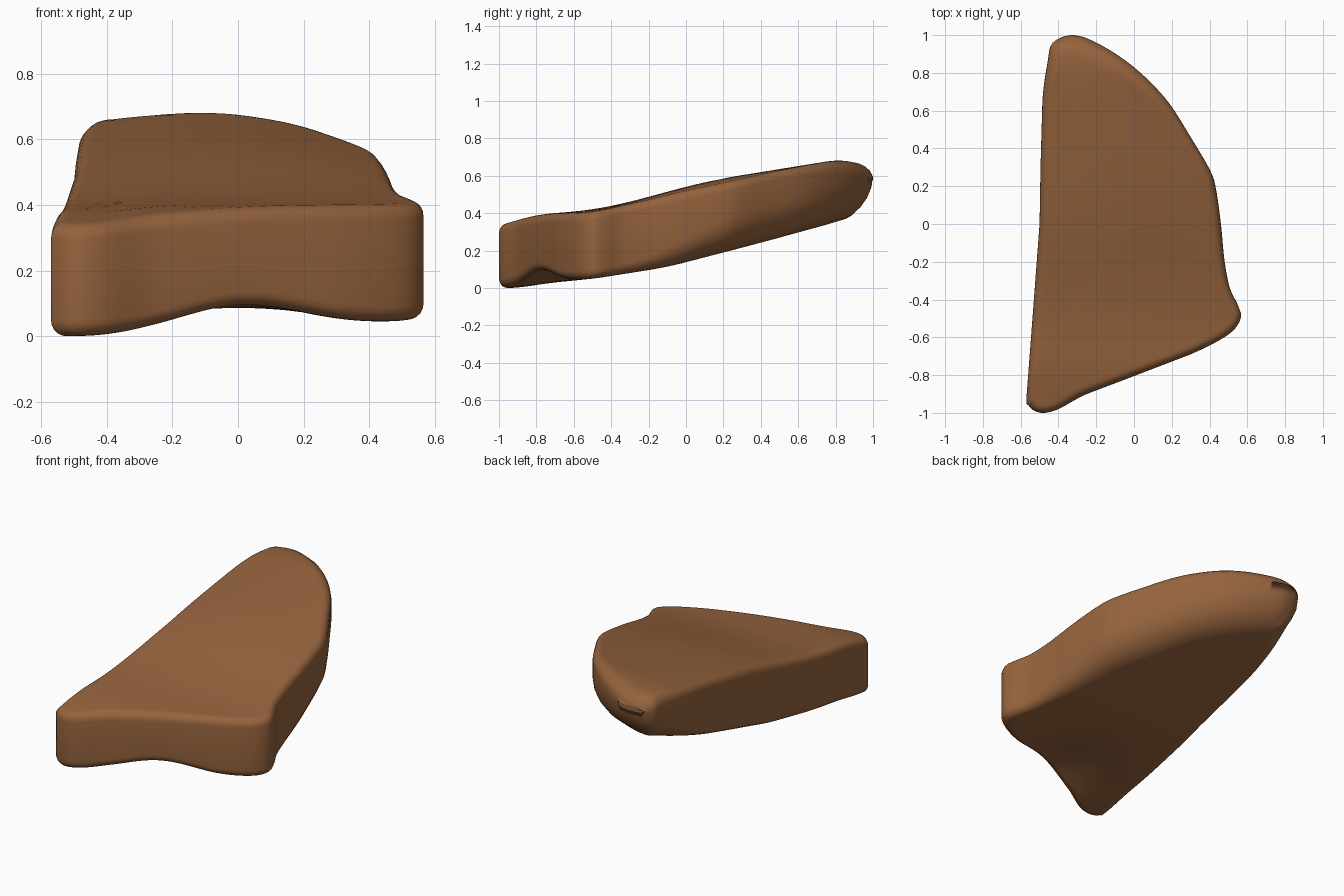
import bpy, bmesh, math
from mathutils import Vector

if "Cube" in bpy.data.objects:
    bpy.data.objects.remove(bpy.data.objects["Cube"])

# Plan outline, counter-clockwise seen from above
OUTLINE = [(-.568, -.90), (-.563, -.95), (-.535, -.985), (-.48, -1), (-.40, -.98), (-.25, -.9), (0, -.805),
           (.3, -.69), (.5, -.585), (.565, -.5), (.55, -.43), (.508, -.34), (.48, -.2),
           (.46, 0), (.435, .18), (.405, .28), (.3, .46), (.17, .66), (0, .83),
           (-.18, .95), (-.32, 1), (-.43, .96), (-.457, .86), (-.485, .65),
           (-.495, .3), (-.50, 0), (-.53, -.4)]
# Height of the upper and lower faces along y
TOP = [(-1, .345), (-.8, .395), (-.5, .42), (-.3, .463), (0, .545), (.2, .59), (.6, .655), (.85, .695), (1, .67)]
BOTTOM = [(-1, 0), (-.9, 0), (-.75, .025), (-.5, .05), (-.1, .115), (.4, .245), (.8, .355), (1, .42)]


def catmull(p0, p1, p2, p3, t):
    return .5 * (2 * p1 + (p2 - p0) * t + (2 * p0 - 5 * p1 + 4 * p2 - p3) * t * t
                 + (3 * p1 - p0 - 3 * p2 + p3) * t ** 3)


def lerp_table(table, y):
    y = min(max(y, table[0][0]), table[-1][0])
    for (a, za), (b, zb) in zip(table, table[1:]):
        if y <= b:
            return za + (zb - za) * (y - a) / (b - a)


def soft(table, y):
    return sum(lerp_table(table, y + d) for d in (-.08, -.04, 0, .04, .08)) / 5


def ramp(y, a, b):
    t = min(max((y - a) / (b - a), 0), 1)
    return t * t * (3 - 2 * t)


def top_z(x, y):
    return soft(TOP, y) - (.04 + .11 * ramp(y, -.5, .3)) * x * x


def bottom_z(x, y):
    # shallow arch hollowed under the front edge
    return soft(BOTTOM, y) + .075 * math.exp(-(x / .28) ** 2 - ((y + .75) / .32) ** 2)


# Smooth, evenly spaced outline
pts = [Vector(p) for p in OUTLINE]
n = len(pts)
dense = []
for i in range(n):
    a, b, c, d = (pts[(i + k) % n] for k in (-1, 0, 1, 2))
    dense += [b.lerp(c, j / 20) if (c - b).length > .25 else catmull(a, b, c, d, j / 20) for j in range(20)]
lengths = [0]
for p, q in zip(dense, dense[1:] + dense[:1]):
    lengths.append(lengths[-1] + (q - p).length)
N, edge, k = 200, [], 0
for i in range(N):
    s = lengths[-1] * i / N
    while lengths[k + 1] < s:
        k += 1
    f = (s - lengths[k]) / (lengths[k + 1] - lengths[k])
    edge.append(dense[k].lerp(dense[(k + 1) % len(dense)], f))
# Inset directions, averaged so wide insets stay clean at the tip
inward = []
for i in range(N):
    t = edge[(i + 2) % N] - edge[i - 2]
    inward.append(Vector((-t.y, t.x)).normalized())
wide = [sum((inward[(i + d) % N] for d in range(-6, 7)), Vector((0, 0))).normalized() for i in range(N)]
inward = [m.lerp(w, ramp(p.y, .4, .8)).normalized() for p, m, w in zip(edge, inward, wide)]

# Rim rounding (inset, height) per point: wider at the tip and under the curved side
upper_rim, lower_rim = [], []
for p, m in zip(edge, inward):
    left = ramp(m.x, .3, 1)
    tip = ramp(p.y, .5, 1) * (1 - .6 * left)
    under = ramp(p.y, -.4, .35) * (1 - left) + ramp(p.y, .45, .95) * left * .7
    upper_rim.append((.04 + .05 * tip, .045 + .03 * tip))
    lower_rim.append((.05 + .12 * under, .05 + .14 * under))

bm = bmesh.new()
CENTRE = Vector((-.1, -.1))


def face_ring(scale, upper):
    """Ring on the upper or lower face, shrunk towards the centre."""
    ring = []
    for p, m, (w, h) in zip(edge, inward, upper_rim if upper else lower_rim):
        q = CENTRE + (p + m * w - CENTRE) * scale
        ring.append(bm.verts.new((q.x, q.y, (top_z if upper else bottom_z)(q.x, q.y))))
    return ring


def rim_ring(angle, upper):
    """Ring on the rounded rim; angle 0 = side wall, 90 = flat face."""
    c, s = math.cos(math.radians(angle)), math.sin(math.radians(angle))
    ring = []
    for p, m, (w, h) in zip(edge, inward, upper_rim if upper else lower_rim):
        q = p + m * w * (1 - c)
        z = top_z(q.x, q.y) - h * (1 - s) if upper else bottom_z(q.x, q.y) + h * (1 - s)
        ring.append(bm.verts.new((q.x, q.y, z)))
    return ring


scales = [.12, .3, .5, .68, .82, .92, .98]
angles = [0, 18, 36, 54, 72, 88]
rings = [face_ring(s, False) for s in scales]
rings += [rim_ring(a, False) for a in reversed(angles)]
rings += [rim_ring(a, True) for a in angles]
rings += [face_ring(s, True) for s in reversed(scales)]
for lo, hi in zip(rings, rings[1:]):
    for i in range(N):
        j = (i + 1) % N
        bm.faces.new((lo[i], lo[j], hi[j], hi[i]))
for ring, height in ((rings[0], bottom_z), (rings[-1], top_z)):
    mid = bm.verts.new((CENTRE.x, CENTRE.y, height(*CENTRE)))
    for i in range(N):
        bm.faces.new((ring[i], ring[(i + 1) % N], mid))
bmesh.ops.recalc_face_normals(bm, faces=bm.faces)

# Stand on the ground
low = min(v.co.z for v in bm.verts)
bmesh.ops.translate(bm, verts=bm.verts, vec=(0, 0, -low))
mesh = bpy.data.meshes.new("stone_slab")
bm.to_mesh(mesh)
bm.free()
for f in mesh.polygons:
    f.use_smooth = True
slab = bpy.data.objects.new("stone_slab", mesh)
bpy.context.collection.objects.link(slab)

brown = bpy.data.materials.new("warm brown")
brown.diffuse_color = (.30, .125, .047, 1)
brown.use_nodes = True
brown.node_tree.nodes["Principled BSDF"].inputs["Base Color"].default_value = brown.diffuse_color
mesh.materials.append(brown)
